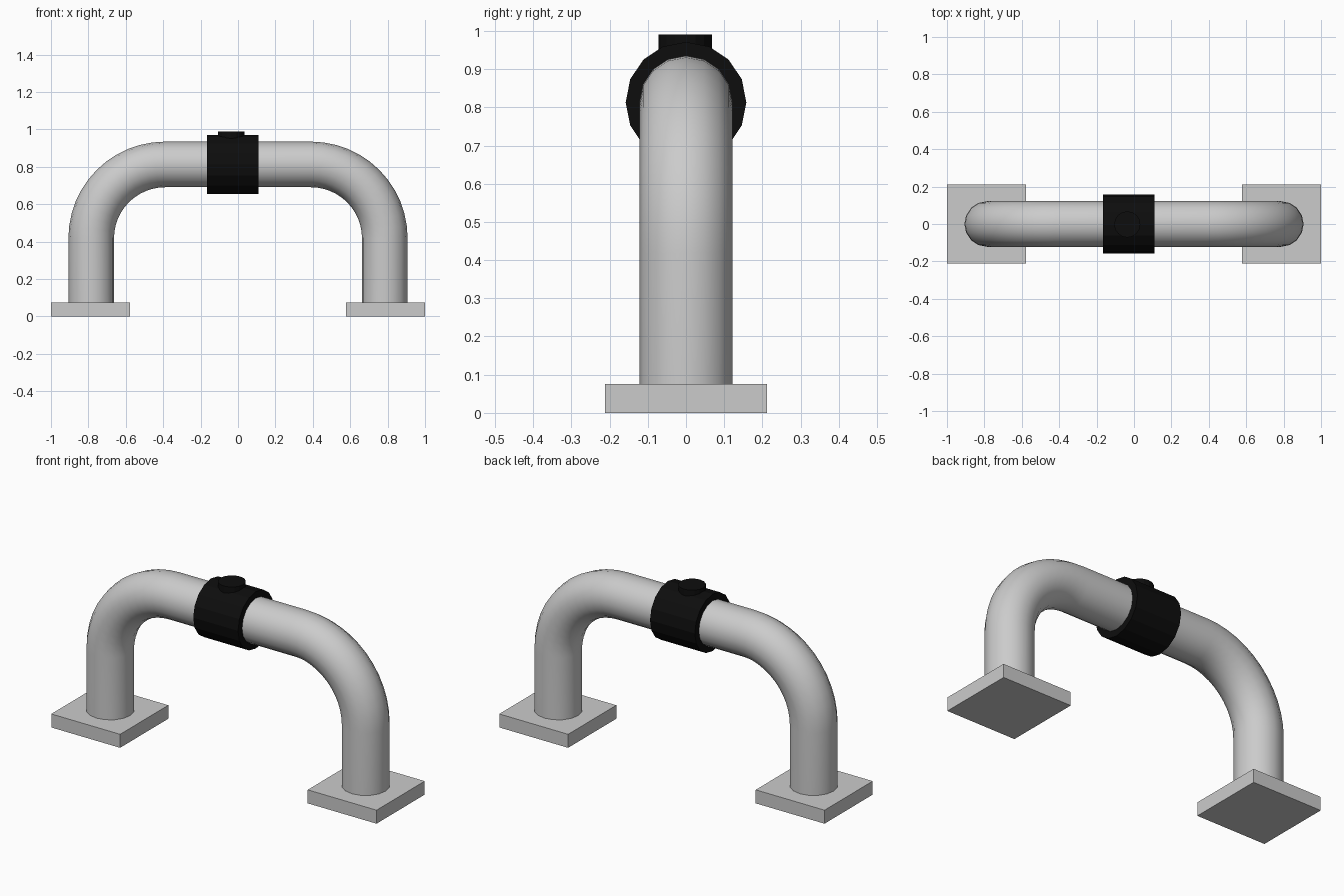
import bpy, bmesh
from math import sin, cos, pi

if "Cube" in bpy.data.objects:
    bpy.data.objects.remove(bpy.data.objects["Cube"])

SIDES = 16
AXIS_X, AXIS_Z, PIPE_R, BEND_R = 0.785, 0.813, 0.122, 0.395

black = bpy.data.materials.new("black_plastic")
black.diffuse_color = (0.004, 0.004, 0.004, 1)
black.use_nodes = True
black.node_tree.nodes["Principled BSDF"].inputs["Base Color"].default_value = black.diffuse_color


def box(name, loc, size):
    bpy.ops.mesh.primitive_cube_add(size=1, location=loc)
    ob = bpy.context.object
    ob.name = name
    ob.scale = size
    bpy.ops.object.transform_apply(location=False, rotation=False, scale=True)
    return ob


def cylinder(name, loc, radius, depth, rot=(0, 0, 0)):
    bpy.ops.mesh.primitive_cylinder_add(vertices=SIDES, radius=radius, depth=depth,
                                        location=loc, rotation=rot)
    ob = bpy.context.object
    ob.name = name
    ob.data.materials.append(black)
    return ob


# Square foot plates
for side, label in ((-1, "left"), (1, "right")):
    box(f"{label}_foot_plate", (side * 0.788, 0, 0.0375), (0.423, 0.423, 0.075))

# Pipe path: (x, z, angle of the outward normal)
STEPS = 12
corner_x, corner_z = AXIS_X - BEND_R, AXIS_Z - BEND_R
path = [(-AXIS_X, 0.07, pi)]
for cx, start in ((-corner_x, pi), (corner_x, pi / 2)):
    for i in range(STEPS + 1):
        a = start - i / STEPS * pi / 2
        path.append((cx + BEND_R * cos(a), corner_z + BEND_R * sin(a), a))
path.append((AXIS_X, 0.07, 0))

# Sweep a round section along the path
bm = bmesh.new()
rings = []
for x, z, a in path:
    ring = []
    for k in range(SIDES):
        t = 2 * pi * k / SIDES
        out = PIPE_R * cos(t)
        ring.append(bm.verts.new((x + out * cos(a), PIPE_R * sin(t), z + out * sin(a))))
    rings.append(ring)
for r0, r1 in zip(rings, rings[1:]):
    for k in range(SIDES):
        n = (k + 1) % SIDES
        bm.faces.new((r0[k], r0[n], r1[n], r1[k]))
bm.faces.new(rings[0])
bm.faces.new(rings[-1])
bmesh.ops.recalc_face_normals(bm, faces=bm.faces)
mesh = bpy.data.meshes.new("bent_pipe")
bm.to_mesh(mesh)
bm.free()
pipe = bpy.data.objects.new("bent_pipe", mesh)
bpy.context.collection.objects.link(pipe)
bpy.ops.object.select_all(action='DESELECT')
pipe.select_set(True)
bpy.context.view_layer.objects.active = pipe
bpy.ops.object.shade_smooth_by_angle(angle=pi / 6)

# Black collar around the pipe and the round button on top
cylinder("collar", (-0.027, 0, AXIS_Z), 0.158, 0.275, (0, pi / 2, 0))
cylinder("button", (-0.036, -0.002, 0.965), 0.07, 0.05)
